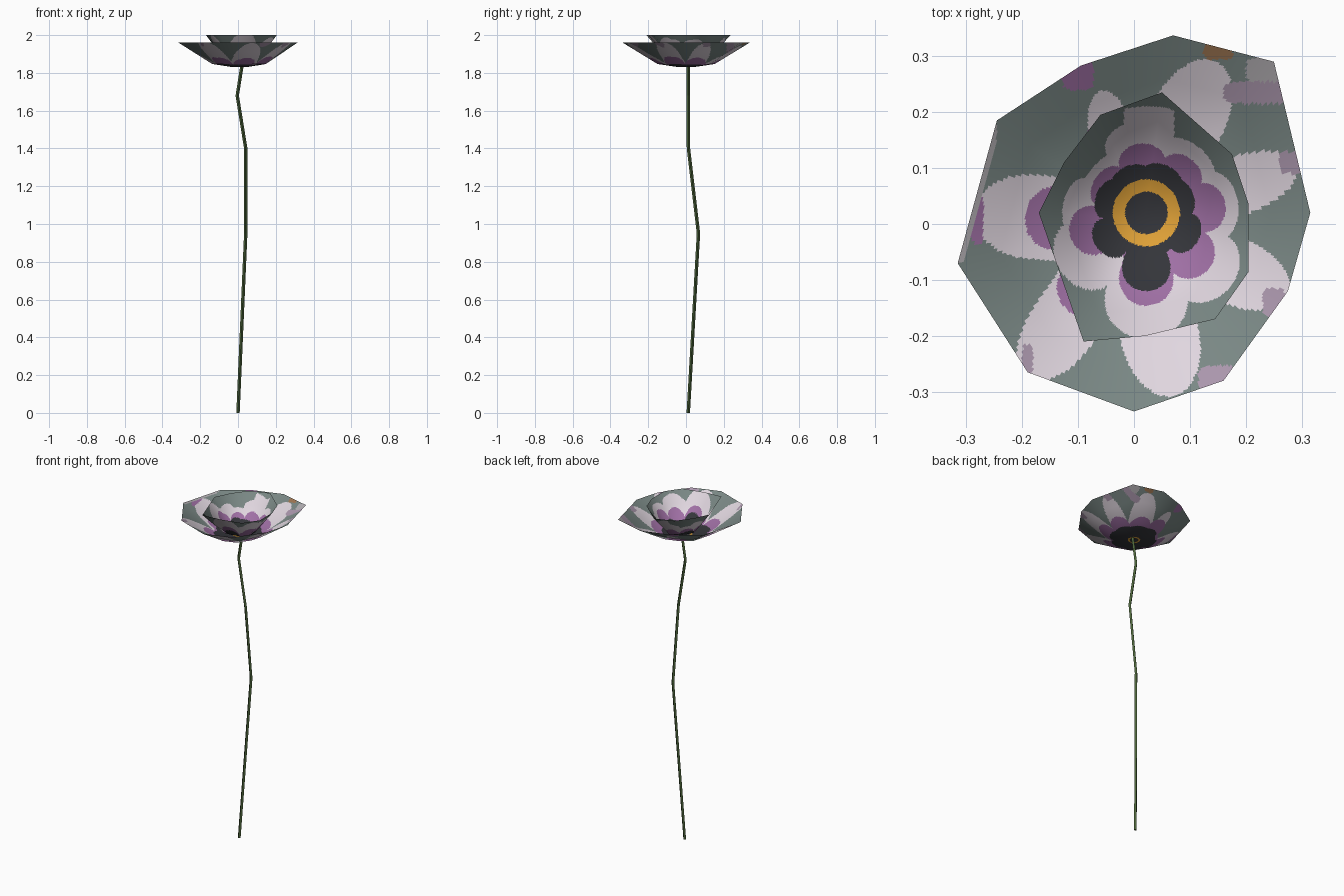
import bpy, bmesh, math
from mathutils import Vector

if "Cube" in bpy.data.objects:
    bpy.data.objects.remove(bpy.data.objects["Cube"])


def mat(name, rgb):
    m = bpy.data.materials.new(name)
    lin = [((c / 255 + 0.055) / 1.055) ** 2.4 for c in rgb]
    m.diffuse_color = (*lin, 1)
    m.use_nodes = True
    m.node_tree.nodes["Principled BSDF"].inputs["Base Color"].default_value = m.diffuse_color
    return m


GREY, LIGHT, PURPLE, DARK, ORANGE, MAUVE, BROWN, SILVER = range(8)
petal_mats = [mat("grey_green", (122, 136, 133)), mat("pale_pink", (224, 214, 223)),
              mat("purple", (160, 112, 165)), mat("charcoal", (52, 53, 58)),
              mat("orange", (226, 163, 56)), mat("mauve", (170, 150, 172)),
              mat("brown", (158, 118, 82)), mat("silver_grey", (178, 174, 178))]
stem_mat = mat("stem_green", (76, 100, 58))


def make_object(name, bm, mats):
    me = bpy.data.meshes.new(name)
    bm.to_mesh(me)
    bm.free()
    for m in mats:
        me.materials.append(m)
    ob = bpy.data.objects.new(name, me)
    bpy.context.collection.objects.link(ob)
    return me


def bowl(name, rim, centre, profile, slope, colour, n=34, rings=90):
    """Bowl: scaled copies of the rim outline, finely split so colours can be cut in."""
    bm = bmesh.new()
    c = Vector(centre)
    outline = []
    for i, p in enumerate(rim):
        a, b = Vector(p), Vector(rim[(i + 1) % len(rim)])
        outline += [a.lerp(b, k / n) - c for k in range(n)]
    # ring scales, always including the profile's bend points
    steps = []
    for (s0, z0), (s1, z1) in zip(profile, profile[1:]):
        k = max(1, round(rings * (s1 - s0)))
        steps += [(s0 + (s1 - s0) * j / k, z0 + (z1 - z0) * j / k) for j in range(1, k + 1)]
    mid = bm.verts.new((c.x, c.y, profile[0][1]))
    normals = [Vector((0, 0, 1))]
    prev = None
    for s, z in steps:
        ring = [bm.verts.new((c.x + p.x * s, c.y + p.y * s, z)) for p in outline]
        # smooth normals that lean inwards more towards the rim
        for p in outline:
            lean = -p.normalized() * slope * min(1, s * 1.3)
            normals.append(Vector((lean.x, lean.y, 1)).normalized())
        for i in range(len(ring)):
            j = (i + 1) % len(ring)
            if prev:
                bm.faces.new((prev[i], ring[i], ring[j], prev[j]))
            else:
                bm.faces.new((mid, ring[i], ring[j]))
        prev = ring
    for f in bm.faces:
        f.smooth = True
        p = f.calc_center_median()
        f.material_index = colour(p.x, p.y)
    me = make_object(name, bm, petal_mats)
    me.normals_split_custom_set_from_vertices(normals)


def reach(angle, lobes, notch, half):
    """Scalloped radius: each lobe (angle, radius) is a rounded bump above the notch radius."""
    best = notch
    for centre, radius in lobes:
        d = abs((angle - centre + 180) % 360 - 180) / half
        if d < 1:
            best = max(best, notch + (radius - notch) * math.sqrt(1 - d * d))
    return best


# inner flower lobes: angle, radius
inner_dark = [(115, .09), (65, .092), (25, .09), (-28, .105), (-90, .14), (215, .108), (160, .095)]
inner_purple = [(95, .124), (48, .125), (5, .142), (-43, .15), (-90, .166), (198, .142), (145, .11)]
inner_pale = [(95, .165), (50, .15), (5, .165), (-43, .20), (-90, .225), (215, .185),
              (180, .15), (142, .125)]


def inner_colour(x, y):
    x, y = x - .022, y - .02
    r, a = math.hypot(x, y), math.degrees(math.atan2(y, x))
    if .038 < r < .06:
        return ORANGE
    if r < reach(a, inner_dark, .078, 27):
        return DARK
    if r < reach(a, inner_purple, .088, 26):
        return PURPLE
    if r < reach(a, inner_pale, .125, 29):
        return LIGHT
    # pale streak up the back petal
    if y > 0 and abs(x - .005) < .045 and r < .19:
        return LIGHT
    return GREY


# outer flower: petal angle, tip radius, half width
outer_petals = [(104, .245, .04), (63, .325, .068), (20, .31, .052), (-25, .305, .06),
                (-77, .315, .07), (235, .335, .062), (176, .285, .075)]
outer_dark = [(a, .135) for a, _, _ in outer_petals]
outer_purple = [(a, .195) for a, _, _ in outer_petals]
# patches near the rim: x, y, half sizes, colour
patches = [(-.10, .265, .028, .026, PURPLE), (.225, .235, .065, .02, MAUVE),
           (.285, .11, .025, .02, MAUVE), (.25, -.14, .02, .025, MAUVE),
           (.15, -.275, .035, .022, MAUVE), (-.19, -.245, .01, .03, MAUVE),
           (-.28, .01, .011, .045, PURPLE), (.15, .31, .026, .016, BROWN),
           (.235, .275, .035, .022, SILVER)]


def outer_colour(x, y):
    r, a = math.hypot(x, y), math.degrees(math.atan2(y, x))
    if .024 < r < .034:
        return ORANGE
    if r < reach(a, outer_dark, .115, 25):
        return DARK
    if r < reach(a, outer_purple, .13, 23):
        return PURPLE
    # narrow strip along the left rim
    if x < -.245 and y > -.07 and x + .306 < (y + .07) * .275:
        return SILVER
    for px, py, hx, hy, col in patches:
        if ((x - px) / hx) ** 4 + ((y - py) / hy) ** 4 < 1:
            return col
    for pa, tip, half in outer_petals:
        t = math.radians(a - pa)
        u, v = r * math.cos(t), r * math.sin(t)
        over = max(0, u - tip * .65) / (tip * .35)
        if u > 0 and over ** 2 + (v / half) ** 2 < 1:
            return LIGHT
    return GREY


# outer bowl of petals
bowl("outer_petals",
     [(.315, .02), (.25, .29), (.07, .337), (-.095, .283), (-.245, .185),
      (-.315, -.07), (-.19, -.265), (0, -.335), (.16, -.28), (.275, -.12)],
     (.01, 0), [(0, 1.83), (.15, 1.832), (.45, 1.847), (1, 1.96)], .6, outer_colour)

# inner bowl of petals
bowl("inner_petals",
     [(.205, .035), (.175, .125), (.05, .235), (-.06, .195), (-.125, .11),
      (-.17, .02), (-.09, -.21), (.02, -.2), (.145, -.17), (.205, -.085)],
     (.02, .01), [(0, 1.834), (.15, 1.837), (.45, 1.862), (1, 2.0)], 1.1, inner_colour)

# thin bent stem
bm = bmesh.new()
path = [(0, .012, 0), (.041, .066, .95), (.041, .013, 1.4), (-.004, .012, 1.68), (.02, .012, 1.832)]
prev = None
for x, y, z in path:
    ring = [bm.verts.new((x + .009 * math.cos(k * math.pi / 2), y + .009 * math.sin(k * math.pi / 2), z))
            for k in range(4)]
    if prev:
        for i in range(4):
            j = (i + 1) % 4
            bm.faces.new((prev[i], prev[j], ring[j], ring[i]))
    else:
        bm.faces.new(ring[::-1])
    prev = ring
bm.faces.new(prev)
make_object("stem", bm, [stem_mat])
